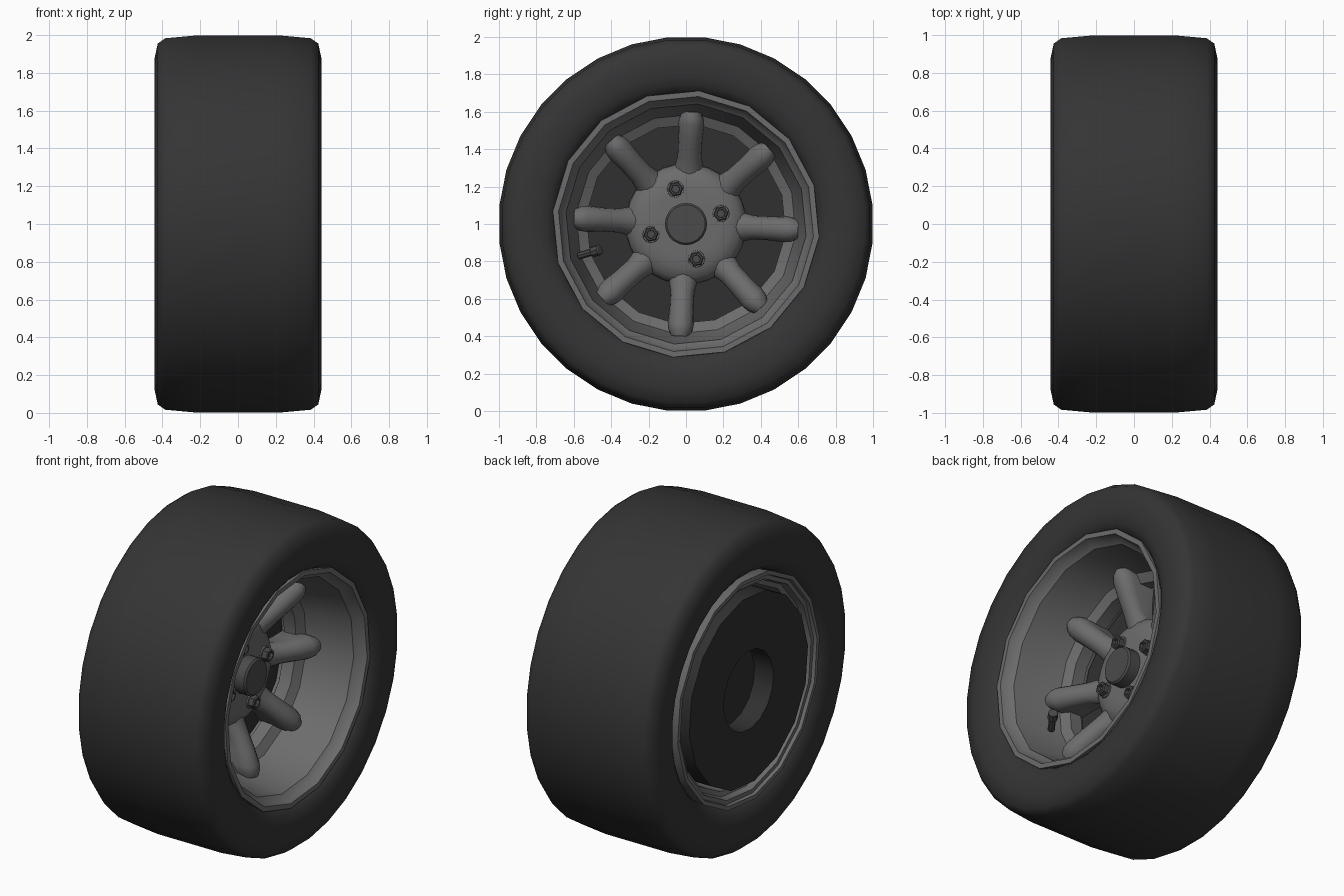
import bpy, bmesh, math
from mathutils import Vector, Matrix

if "Cube" in bpy.data.objects:
    bpy.data.objects.remove(bpy.data.objects["Cube"])

CENTRE = Vector((0, 0, 1))


def material(name, v):
    m = bpy.data.materials.new(name)
    m.diffuse_color = (v, v, v, 1)
    m.use_nodes = True
    m.node_tree.nodes["Principled BSDF"].inputs["Base Color"].default_value = m.diffuse_color
    return m


RUBBER = material("rubber", 0.035)
METAL = material("metal", 0.15)
DARK = material("dark_metal", 0.03)
CAP = material("cap_metal", 0.07)


def finish(bm, name, mat, angle=35):
    bmesh.ops.recalc_face_normals(bm, faces=bm.faces[:])
    me = bpy.data.meshes.new(name)
    bm.to_mesh(me)
    bm.free()
    me.materials.append(mat)
    ob = bpy.data.objects.new(name, me)
    bpy.context.collection.objects.link(ob)
    bpy.ops.object.select_all(action='DESELECT')
    ob.select_set(True)
    bpy.context.view_layer.objects.active = ob
    bpy.ops.object.shade_smooth_by_angle(angle=math.radians(angle))
    return ob


def loft(bm, rings, closed=False):
    """Skin a list of point rings; cap the ends unless the loft closes on itself."""
    vs = [[bm.verts.new(p) for p in ring] for ring in rings]
    n = len(vs[0])
    pairs = list(zip(vs, vs[1:])) + ([(vs[-1], vs[0])] if closed else [])
    for a, b in pairs:
        for i in range(n):
            j = (i + 1) % n
            bm.faces.new((a[i], a[j], b[j], b[i]))
    if not closed:
        bm.faces.new(vs[0])
        bm.faces.new(vs[-1])


def lathe(name, profile, n, phase, mat, closed=False, angle=35, frame=None):
    """Turn (x, radius) points around the x axis, then place with frame."""
    frame = frame or Matrix.Translation(CENTRE)
    rings = []
    for x, r in profile:
        rings.append([frame @ Vector((x, r * math.cos(t), r * math.sin(t)))
                      for t in (math.radians(phase) + i * math.tau / n for i in range(n))])
    bm = bmesh.new()
    loft(bm, rings, closed)
    return finish(bm, name, mat, angle)


# Tyre: half profile mirrored across x
half = [(.22, 1.003), (.385, .988), (.425, .96), (.442, .88), (.44, .80),
        (.425, .745), (.40, .712), (.36, .69)]
lathe("tyre", half + [(-x, r) for x, r in reversed(half)], 32, 5.625, RUBBER, True, 60)

# Deep dish rim with stepped lips
lathe("rim", [(.36, .69), (.39, .716), (.41, .715), (.41, .685), (.37, .672), (.345, .645),
              (.16, .615), (.06, .59), (.03, .535), (-.05, .535), (-.09, .60), (-.36, .605),
              (-.37, .635), (-.41, .645), (-.41, .67), (-.43, .675), (-.43, .70),
              (-.36, .69), (-.30, .665), (.30, .665)], 16, -5.625, METAL, True, 30)

# Brake drum filling the back, with a round recess
lathe("brake_drum", [(-.10, .02), (-.10, .585), (-.43, .585), (-.43, .245), (-.30, .245),
                     (-.30, .02)], 16, -5.625, DARK)

# Hub and centre cap
lathe("hub", [(-.09, .30), (-.06, .325), (-.01, .32), (.025, .29), (.045, .24), (.05, .18),
              (.05, .05)], 32, 0, METAL, angle=60)
lathe("centre_cap", [(.03, .113), (.118, .113), (.128, .103)], 20, 0, CAP)

# Eight rounded spokes, rising toward the rim
SECTIONS = [(.22, .09, .02), (.29, .082, .04), (.36, .064, .075), (.45, .064, .12),
            (.53, .070, .155), (.565, .066, .16), (.60, .048, .15)]
for k in range(8):
    turn = Matrix.Translation(CENTRE) @ Matrix.Rotation(math.radians(-3 + 45 * k), 4, 'X')
    rings = []
    for r, w, top in SECTIONS:
        mid = top - w * 1.1
        ring = [(mid + w * 1.1 * math.sin(t), w * math.cos(t))
                for t in (math.pi * i / 8 for i in range(9))]
        ring += [(-.07, -w * .9), (-.07, w * .9)]
        rings.append([turn @ Vector((x, r, s)) for x, s in ring])
    bm = bmesh.new()
    loft(bm, rings)
    finish(bm, f"spoke_{k + 1}", METAL, 55)

# Four hollow hex nuts on washers
for k in range(4):
    a = math.radians(16.5 + 90 * k)
    at = Matrix.Translation(CENTRE + Vector((0, .195 * math.cos(a), .195 * math.sin(a))))
    lathe(f"nut_washer_{k + 1}", [(.03, .047), (.058, .045), (.06, .02)], 12, 0, METAL, frame=at)
    lathe(f"wheel_nut_{k + 1}", [(.05, .040), (.088, .040), (.094, .034), (.094, .024),
                                 (.075, .022)], 6, 10, CAP, frame=at)

# Tyre valve leaning out of the barrel
base = Vector((.13, -.57, .83))
lean = Vector((.07, .10, .03)).to_track_quat('X', 'Z').to_matrix().to_4x4()
lathe("valve", [(0, .02), (.09, .02), (.09, .029), (.135, .029), (.14, .022)],
      8, 0, CAP, frame=Matrix.Translation(base) @ lean)
